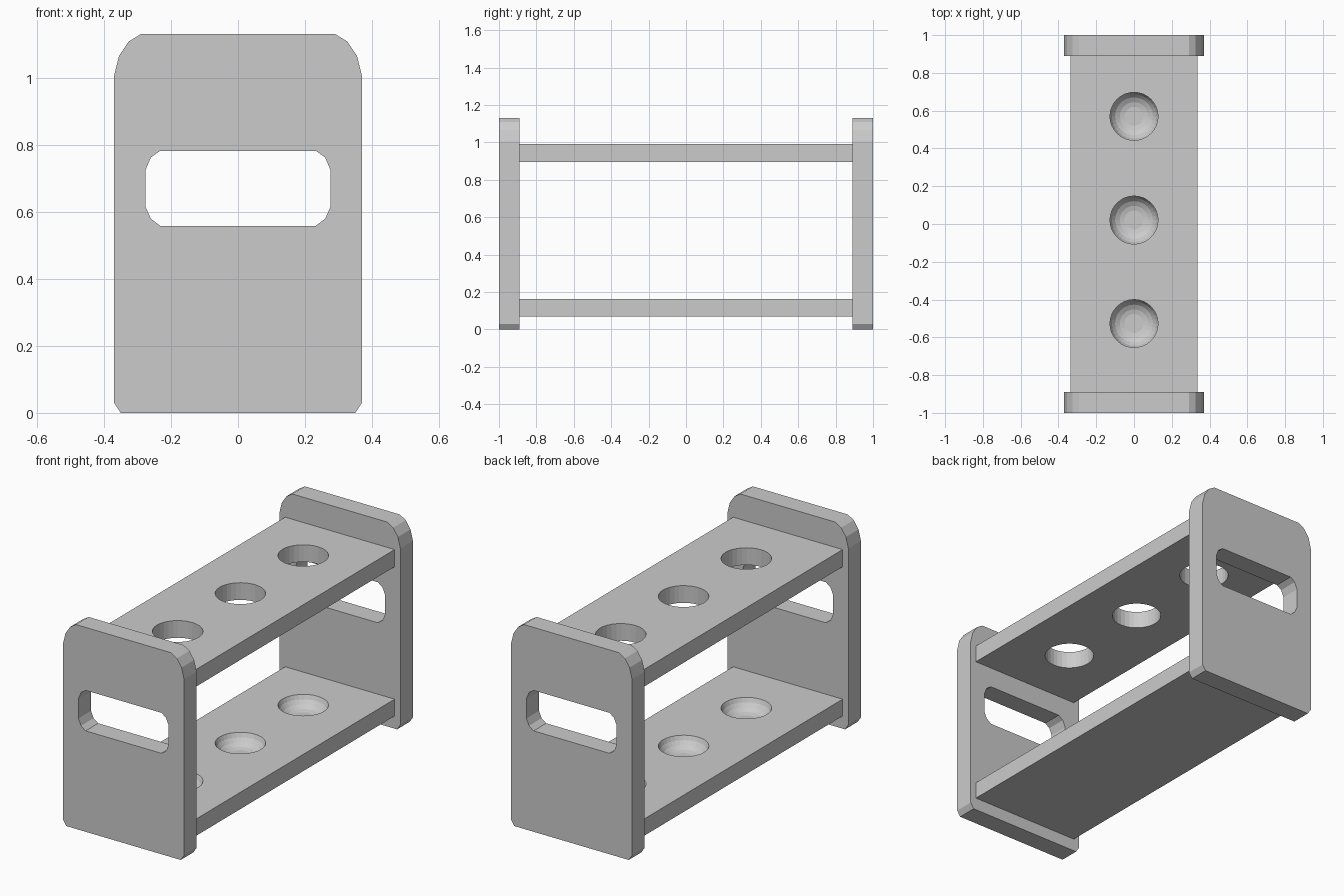
import bpy, bmesh
from math import cos, sin, pi

cube = bpy.data.objects.get("Cube")
if cube:
    bpy.data.objects.remove(cube, do_unlink=True)

grey = bpy.data.materials.new("plain grey")
grey.use_nodes = True
colour = (0.6, 0.6, 0.6, 1)
grey.diffuse_color = colour
grey.node_tree.nodes["Principled BSDF"].inputs["Base Color"].default_value = colour


def loft(name, rings):
    """Closed solid through a stack of equal-length rings of points."""
    bm = bmesh.new()
    loops = [[bm.verts.new(p) for p in ring] for ring in rings]
    n = len(loops[0])
    for a, b in zip(loops, loops[1:]):
        for i in range(n):
            j = (i + 1) % n
            bm.faces.new((a[i], a[j], b[j], b[i]))
    bm.faces.new(loops[0])
    bm.faces.new(loops[-1])
    bmesh.ops.recalc_face_normals(bm, faces=bm.faces)
    mesh = bpy.data.meshes.new(name)
    bm.to_mesh(mesh)
    bm.free()
    mesh.materials.append(grey)
    obj = bpy.data.objects.new(name, mesh)
    bpy.context.collection.objects.link(obj)
    return obj


def slab(name, half, y0, y1):
    """Extrude a right-hand outline of (x, z) points, mirrored in x, along y."""
    outline = half + [(-x, z) for x, z in reversed(half)]
    return loft(name, [[(x, y, z) for x, z in outline] for y in (y0, y1)])


def lathe(name, y, profile, sides=32):
    """Round solid about a vertical axis from (radius, z) points."""
    angles = [2 * pi * i / sides for i in range(sides)]
    return loft(name, [[(r * cos(a), y + r * sin(a), z) for a in angles]
                       for r, z in profile])


def cut(obj, cutter):
    mod = obj.modifiers.new("cut", 'BOOLEAN')
    mod.operation = 'DIFFERENCE'
    mod.solver = 'EXACT'
    mod.object = cutter
    bpy.context.view_layer.update()
    with bpy.context.temp_override(object=obj, active_object=obj):
        bpy.ops.object.modifier_apply(modifier=mod.name)
    bpy.data.objects.remove(cutter, do_unlink=True)


# End plates with rounded tops and hand slots
plate = [(0.35, 0), (0.37, 0.03), (0.37, 1.005), (0.355, 1.065),
         (0.326, 1.108), (0.29, 1.13)]
slot = [(0.232, 0.558), (0.26, 0.579), (0.276, 0.615),
        (0.276, 0.724), (0.26, 0.762), (0.232, 0.782)]
for name, y0, y1 in (("front_end_plate", -1, -0.89), ("back_end_plate", 0.89, 1)):
    end = slab(name, plate, y0, y1)
    cut(end, slab("slot_cutter", slot, y0 - 0.1, y1 + 0.1))

# Shelves: the upper one has through holes, the lower one shallow round sockets
upper = slab("upper_shelf", [(0.335, 0.895), (0.335, 0.99)], -0.89, 0.89)
lower = slab("lower_shelf", [(0.335, 0.07), (0.335, 0.163)], -0.89, 0.89)
radius = 0.127
socket = [(0.05, 0.1), (0.075, 0.106), (0.1, 0.12), (0.117, 0.14),
          (radius, 0.163), (radius, 0.25)]
for y in (-0.527, 0.021, 0.57):
    cut(upper, lathe("hole_cutter", y, [(radius, 0.8), (radius, 1.1)]))
    cut(lower, lathe("socket_cutter", y, socket))
